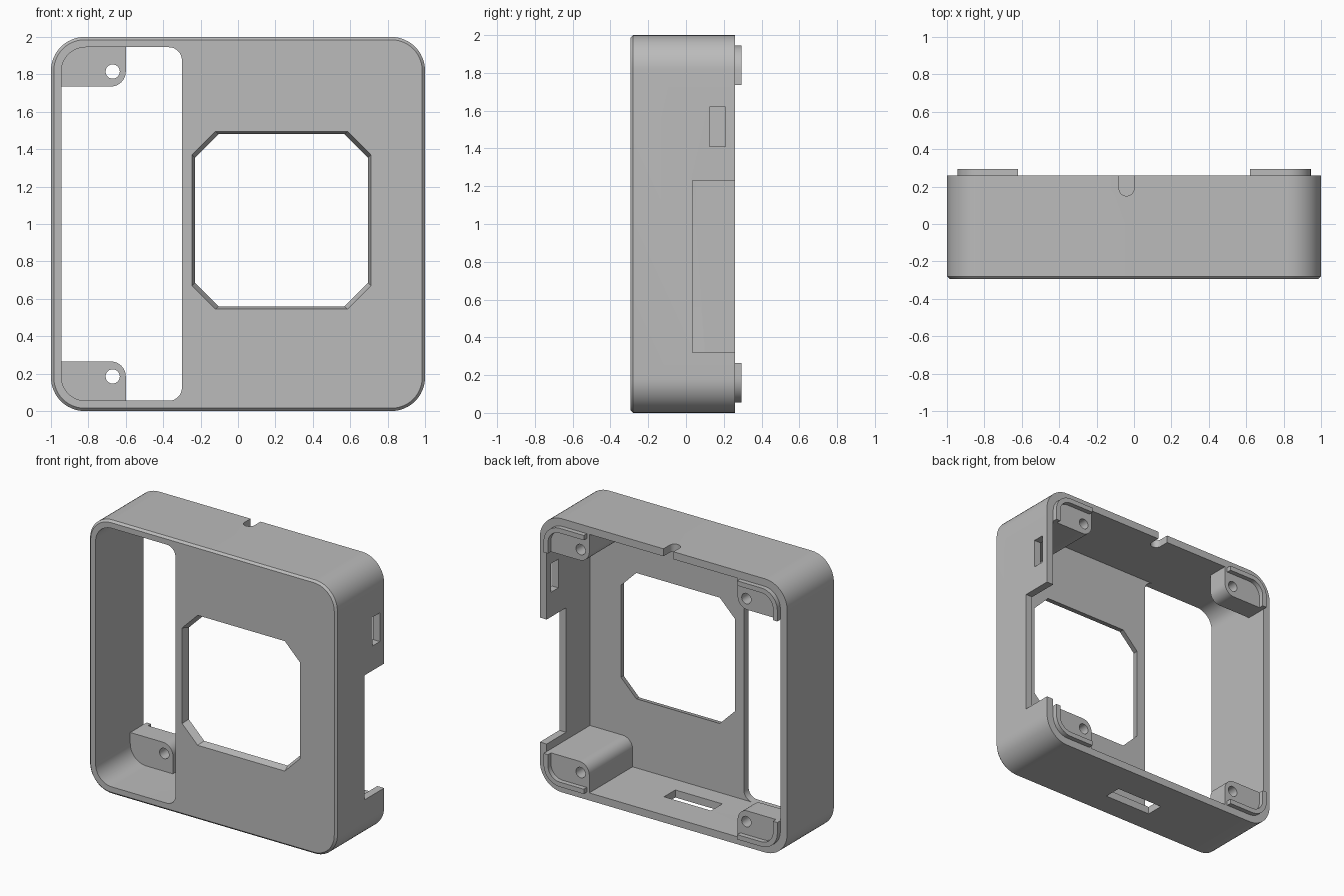
import bpy, bmesh, math

if "Cube" in bpy.data.objects:
    bpy.data.objects.remove(bpy.data.objects["Cube"], do_unlink=True)

GREY = (0.5, 0.5, 0.5, 1)
mat = bpy.data.materials.new("matte grey")
mat.use_nodes = True
mat.diffuse_color = GREY
mat.node_tree.nodes["Principled BSDF"].inputs["Base Color"].default_value = GREY

BACK, FRONT, PLATE = 0.26, -0.295, -0.24   # depth planes of the case
WALL = 0.055


def arc(cx, cy, r, a0, a1, n):
    return [(cx + r * math.cos(math.radians(a0 + (a1 - a0) * i / n)),
             cy + r * math.sin(math.radians(a0 + (a1 - a0) * i / n))) for i in range(n + 1)]


def rounded(x0, x1, z0, z1, radii, n=12):
    """Rectangle outline; radii run bottom left, bottom right, top right, top left."""
    if not isinstance(radii, tuple):
        radii = (radii,) * 4
    pts = []
    for (x, z, sx, sz, a), r in zip(((x0, z0, 1, 1, 180), (x1, z0, -1, 1, 270),
                                     (x1, z1, -1, -1, 0), (x0, z1, 1, -1, 90)), radii):
        pts += arc(x + sx * r, z + sz * r, r, a, a + 90, n) if r else [(x, z)]
    return pts


def loft(name, rings, axis="y"):
    """Solid through matching outlines, each given as (level, points)."""
    bm = bmesh.new()
    loops = []
    for level, pts in rings:
        loops.append([bm.verts.new((p, level, q) if axis == "y" else (p, q, level))
                      for p, q in pts])
    for a, b in zip(loops, loops[1:]):
        for i in range(len(a)):
            j = (i + 1) % len(a)
            bm.faces.new((a[i], a[j], b[j], b[i]))
    bm.faces.new(loops[0])
    bm.faces.new(loops[-1])
    bmesh.ops.recalc_face_normals(bm, faces=bm.faces)
    mesh = bpy.data.meshes.new(name)
    bm.to_mesh(mesh)
    bm.free()
    mesh.materials.append(mat)
    obj = bpy.data.objects.new(name, mesh)
    bpy.context.collection.objects.link(obj)
    return obj


def prism(name, pts, lo, hi, axis="y"):
    return loft(name, [(lo, pts), (hi, pts)], axis)


def combine(target, tool, operation="DIFFERENCE"):
    tool.hide_render = True
    mod = target.modifiers.new("bool", "BOOLEAN")
    mod.operation, mod.object, mod.solver = operation, tool, "EXACT"
    bpy.context.view_layer.objects.active = target
    bpy.ops.object.modifier_apply(modifier=mod.name)
    bpy.data.objects.remove(tool, do_unlink=True)


def finish(obj):
    bpy.ops.object.select_all(action="DESELECT")
    obj.select_set(True)
    bpy.context.view_layer.objects.active = obj
    bpy.ops.object.shade_smooth_by_angle(angle=math.radians(25))


# Shell with a small chamfer round the front edge
def outer(inset):
    return rounded(-1 + inset, 1 - inset, inset, 2 - inset, 0.18 - inset)


case = loft("case", [(FRONT, outer(0.015)), (FRONT + 0.015, outer(0)), (BACK, outer(0))])
combine(case, prism("cavity", rounded(-1 + WALL, 1 - WALL, WALL, 2 - WALL, 0.13), PLATE, 0.5))

# Tall side window through the front plate
combine(case, prism("window", rounded(-1 + WALL, -0.3, WALL, 2 - WALL,
                                      (0.13, 0.07, 0.07, 0.13)), -0.5, 0))


# Tapered opening with clipped corners
def opening(inset):
    return rounded(-0.245 + inset, 0.71 - inset, 0.545 + inset, 1.495 - inset, 0.125, n=1)


combine(case, loft("opening", [(FRONT - WALL, opening(-0.015)), (PLATE + WALL, opening(0.03))]))

# Corner posts: long on the left, short behind the window
for sx in (-1, 1):
    for sz in (-1, 1):
        post = [(sx * x, 1 + sz * z) for x, z in
                rounded(0.6, 0.96, 0.735, 0.96, (0.08, 0, 0.13, 0))]
        front = 0.105 if sx < 0 else PLATE - 0.02
        combine(case, prism("post", post, front, BACK), "UNION")
        hole = arc(sx * 0.67, 1 + sz * 0.815, 0.038, 0, 345, 23)
        combine(case, prism("screw_hole", hole, 0 if sx < 0 else -0.1, 0.4))

# Side notch and slot, cable notch on top, slot underneath
combine(case, prism("side_notch", rounded(0.9, 1.1, 0.32, 1.23, 0), 0.035, 0.4))
combine(case, prism("side_slot", rounded(0.9, 1.1, 1.41, 1.62, 0), 0.125, 0.21))
combine(case, prism("cable_notch", rounded(-0.08, 0, 0.15, 0.4, (0.04, 0.04, 0, 0)),
                    1.9, 2.1, "z"))
combine(case, prism("bottom_slot", rounded(-0.22, 0.16, -0.105, 0.025, 0), -0.1, 0.1, "z"))
finish(case)

# Thin locating lips round the outer edges of the posts
for sx, side in ((-1, "right"), (1, "left")):
    for sz, level in ((-1, "lower"), (1, "upper")):
        out_edge = [(0.945, 0.735)] + arc(0.815, 0.815, 0.13, 0, 90, 12) + [(0.62, 0.945)]
        in_edge = [(0.91, 0.735)] + arc(0.815, 0.815, 0.095, 0, 90, 12) + [(0.62, 0.91)]
        pts = [(sx * x, 1 + sz * z) for x, z in out_edge + in_edge[::-1]]
        finish(prism(f"{level}_{side}_lip", pts, BACK - 0.005, 0.295))
